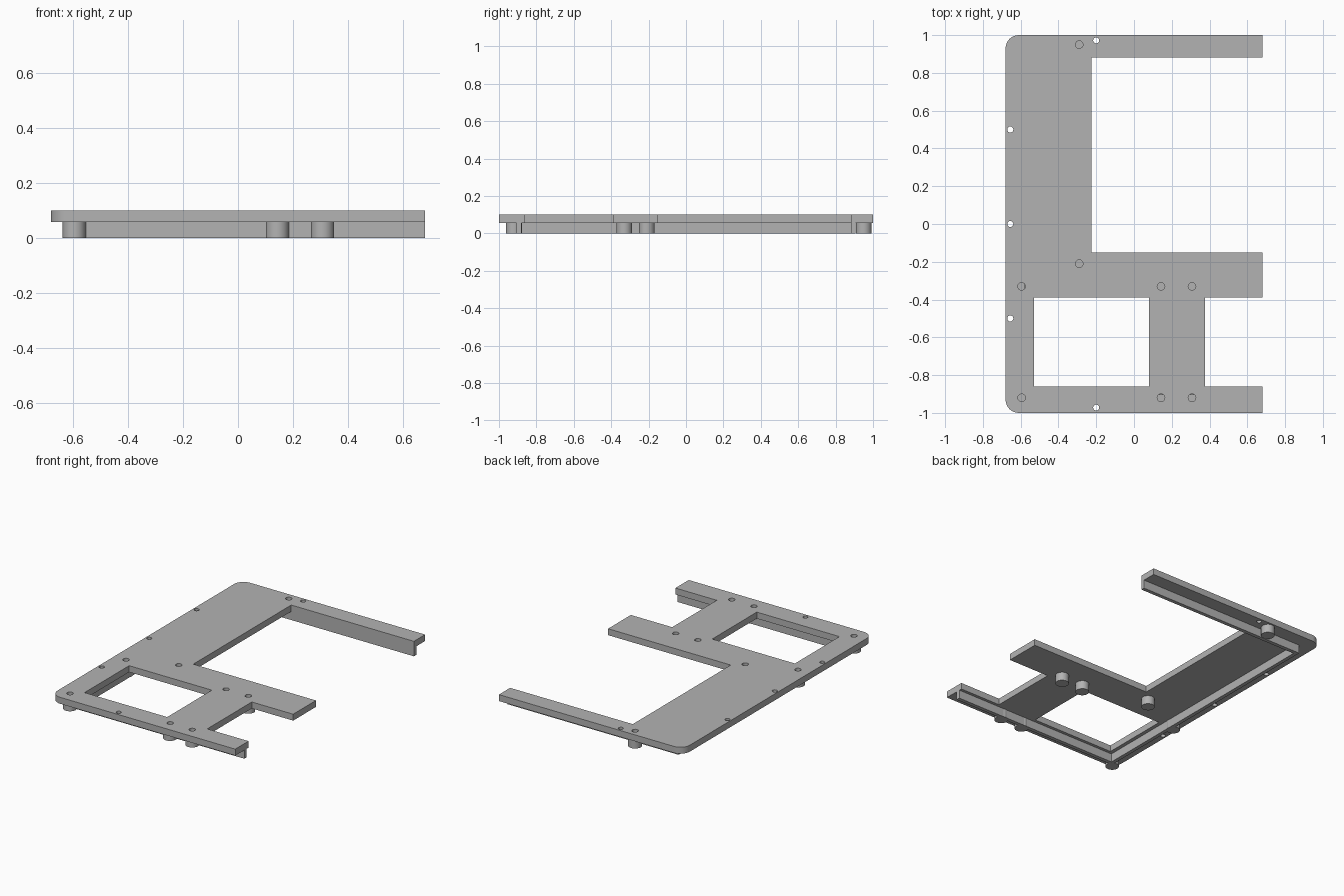
import bpy, bmesh, math

cube = bpy.data.objects.get("Cube")
if cube:
    bpy.data.objects.remove(cube, do_unlink=True)

TOP, UNDER = 0.1, 0.057

grey = bpy.data.materials.new("plain grey")
grey.use_nodes = True
colour = (0.45, 0.45, 0.45, 1)
grey.diffuse_color = colour
grey.node_tree.nodes["Principled BSDF"].inputs["Base Color"].default_value = colour


def prism(name, outline, z0, z1, rounded=(), radius=0.07):
    """Extrude a flat outline upward, rounding the chosen upright corners."""
    bm = bmesh.new()
    face = bm.faces.new([bm.verts.new((x, y, z0)) for x, y in outline])
    up = bmesh.ops.extrude_face_region(bm, geom=[face])["geom"]
    bmesh.ops.translate(bm, vec=(0, 0, z1 - z0),
                        verts=[v for v in up if isinstance(v, bmesh.types.BMVert)])
    bm.normal_update()
    corners = [e for e in bm.edges
               if abs(e.verts[0].co.z - e.verts[1].co.z) > 0.001
               and any((e.verts[0].co.xy - e.verts[1].co.xy).length < 0.001
                       and abs(e.verts[0].co.x - x) + abs(e.verts[0].co.y - y) < 0.001
                       for x, y in rounded)]
    if corners:
        bmesh.ops.bevel(bm, geom=corners, offset=radius, segments=8,
                        profile=0.5, affect='EDGES')
    bmesh.ops.recalc_face_normals(bm, faces=bm.faces)
    mesh = bpy.data.meshes.new(name)
    bm.to_mesh(mesh)
    bm.free()
    mesh.materials.append(grey)
    obj = bpy.data.objects.new(name, mesh)
    bpy.context.collection.objects.link(obj)
    return obj


def cylinder(name, x, y, r, z0, z1, sides=32):
    ring = [(x + r * math.cos(a), y + r * math.sin(a))
            for a in (math.tau * i / sides for i in range(sides))]
    return prism(name, ring, z0, z1)


def box(name, x0, x1, y0, y1, z0, z1):
    return prism(name, [(x0, y0), (x1, y0), (x1, y1), (x0, y1)], z0, z1)


def select_only(obj):
    bpy.ops.object.select_all(action='DESELECT')
    obj.select_set(True)
    bpy.context.view_layer.objects.active = obj


def cut(obj, cutter):
    cutter.hide_render = True
    mod = obj.modifiers.new("cut", 'BOOLEAN')
    mod.operation, mod.solver, mod.object = 'DIFFERENCE', 'EXACT', cutter
    select_only(obj)
    bpy.ops.object.modifier_apply(modifier=mod.name)
    bpy.data.objects.remove(cutter, do_unlink=True)


def smooth(obj):
    select_only(obj)
    bpy.ops.object.shade_smooth_by_angle(angle=math.radians(30))


# Top plate with its arms, rounded on the closed side
left_corners = [(-0.68, -1), (-0.68, 1)]
plate = prism("top_plate", [
    (-0.68, -1), (0.68, -1), (0.68, -0.86), (0.375, -0.86),
    (0.375, -0.39), (0.68, -0.39), (0.68, -0.15), (-0.225, -0.15),
    (-0.225, 0.882), (0.68, 0.882), (0.68, 1), (-0.68, 1)],
    UNDER, TOP, left_corners)
cut(plate, box("window_cutter", -0.53, 0.08, -0.86, -0.39, 0, 0.2))

# Pin holes around the rim
for x, y in [(-0.655, -0.5), (-0.655, 0), (-0.655, 0.5), (-0.2, -0.972), (-0.2, 0.972)]:
    cut(plate, cylinder("pin_cutter", x, y, 0.016, 0, 0.2, 24))

# Posts under the plate, each with a blind screw hole from above
posts = [(x, y) for x in (-0.595, 0.143, 0.307) for y in (-0.92, -0.33)]
posts += [(-0.29, -0.21), (-0.29, 0.95)]
for i, (x, y) in enumerate(posts):
    post = cylinder(f"post_{i + 1}", x, y, 0.042, 0, UNDER)
    cut(post, cylinder("screw_cutter", x, y, 0.02, 0.03, 0.2, 24))
    cut(plate, cylinder("screw_cutter", x, y, 0.02, 0.03, 0.2, 24))
    smooth(post)
smooth(plate)

# Locating rib: one continuous wall below the plate
prism("locating_rib", [
    (0.68, -0.905), (0.68, -0.88), (-0.555, -0.88), (-0.555, 0.882),
    (0.68, 0.882), (0.68, 0.907), (-0.58, 0.907), (-0.58, -0.905)],
    0, UNDER)
